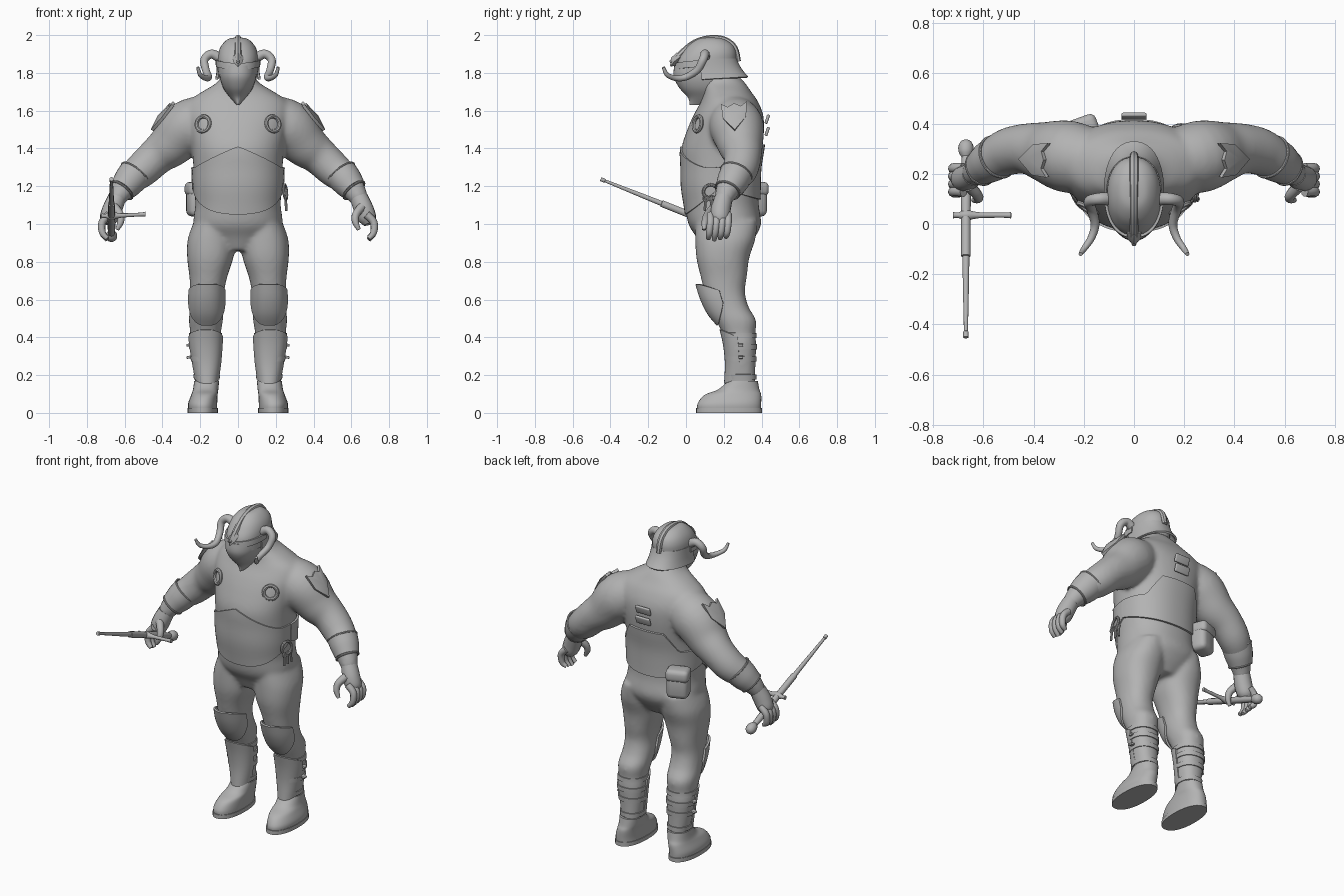
import bpy, bmesh
from math import sin, cos, pi, radians, copysign
from mathutils import Vector, Euler

if "Cube" in bpy.data.objects:
    bpy.data.objects.remove(bpy.data.objects["Cube"])

grey = bpy.data.materials.new("plain_grey")
grey.use_nodes = True
tone = (0.45, 0.45, 0.45, 1)
grey.diffuse_color = tone
grey.node_tree.nodes["Principled BSDF"].inputs["Base Color"].default_value = tone


def finish(name, bm, mirror=False):
    """Turn a bmesh into a smooth shaded object, mirrored over x on request."""
    bmesh.ops.recalc_face_normals(bm, faces=bm.faces)
    mesh = bpy.data.meshes.new(name)
    bm.to_mesh(mesh)
    bm.free()
    mesh.materials.append(grey)
    obj = bpy.data.objects.new(name, mesh)
    bpy.context.collection.objects.link(obj)
    bpy.ops.object.select_all(action='DESELECT')
    obj.select_set(True)
    bpy.context.view_layer.objects.active = obj
    bpy.ops.object.shade_smooth_by_angle(angle=radians(42))
    if mirror:
        obj.modifiers.new("mirror", 'MIRROR').use_mirror_merge = False
    return obj


def skin(name, loops, mirror=False, closed=True, solid=0):
    """Bridge a list of point loops; cap closed ones, thicken open ones."""
    bm = bmesh.new()
    rows = [[bm.verts.new(p) for p in loop] for loop in loops]
    n = len(rows[0])
    for a, b in zip(rows, rows[1:]):
        for i in range(n if closed else n - 1):
            j = (i + 1) % n
            bm.faces.new((a[i], a[j], b[j], b[i]))
    if closed:
        bm.faces.new(rows[0])
        bm.faces.new(rows[-1])
    if solid:
        bmesh.ops.recalc_face_normals(bm, faces=bm.faces)
        bmesh.ops.solidify(bm, geom=bm.faces[:], thickness=solid)
    return finish(name, bm, mirror)


def smooth(pts, steps=5):
    """Catmull-Rom resampling of tuples of any length."""
    out = []
    for i in range(len(pts) - 1):
        quad = [pts[max(i - 1, 0)], pts[i], pts[i + 1], pts[min(i + 2, len(pts) - 1)]]
        for k in range(steps):
            t = k / steps
            out.append(tuple(b + t * (c - a) / 2 + t * t * (a - 2.5 * b + 2 * c - d / 2)
                             + t ** 3 * (1.5 * (b - c) + (d - a) / 2)
                             for a, b, c, d in zip(*quad)))
    return out + [tuple(pts[-1])]


def on_ring(ring, a, off=0.0):
    """Point on a rounded ring (cx, cy, z, rx, ry); angle 0 faces front."""
    cx, cy, z, rx, ry = ring
    s, c = sin(a), cos(a)
    return (cx + (rx + off) * copysign(abs(s) ** 0.9, s),
            cy - (ry + off) * copysign(abs(c) ** 0.9, c), z)


def body(name, rings, mirror=False, n=40):
    return skin(name, [[on_ring(r, 2 * pi * i / n) for i in range(n)] for r in smooth(rings)], mirror)


def ring_at(rings, z):
    dense = sorted(smooth(rings), key=lambda r: r[2])
    for a, b in zip(dense, dense[1:]):
        if a[2] <= z <= b[2]:
            t = (z - a[2]) / max(b[2] - a[2], 1e-6)
            return tuple(p + t * (q - p) for p, q in zip(a, b))
    return dense[0] if z < dense[0][2] else dense[-1]


def plate(name, rings, half, low, high, off=0.012, centre=0.0, mirror=False, n=36, rows=10):
    """Armour following a body surface between two height rules of the angle."""
    loops = []
    for k in range(rows + 1):
        loop = []
        for i in range(n + 1):
            u = -1 + 2 * i / n
            z = low(u) + (high(u) - low(u)) * k / rows
            loop.append(on_ring(ring_at(rings, z), centre + u * half, off))
        loops.append(loop)
    return skin(name, loops, mirror, closed=False, solid=.012)


def tube(name, pts, mirror=False, n=16, steps=5):
    """Round sweep along (x, y, z, radius) points."""
    path = smooth(pts, steps)
    pos = [Vector(p[:3]) for p in path]
    side, loops = None, []
    for i, p in enumerate(pos):
        t = (pos[min(i + 1, len(pos) - 1)] - pos[max(i - 1, 0)]).normalized()
        if side is None:
            side = Vector((1, 0, 0)) if abs(t.x) < 0.8 else Vector((0, 1, 0))
        side = (side - t * side.dot(t)).normalized()
        up = t.cross(side)
        loops.append([p + path[i][3] * (side * cos(2 * pi * k / n) + up * sin(2 * pi * k / n))
                      for k in range(n)])
    return skin(name, loops, mirror)


def box(name, centre, size, rot=(0, 0, 0), bevel=0.01, mirror=False):
    bm = bmesh.new()
    bmesh.ops.create_cube(bm, size=1)
    bmesh.ops.scale(bm, vec=size, verts=bm.verts)
    bmesh.ops.bevel(bm, geom=bm.edges[:], offset=bevel, segments=3, profile=.5, affect='EDGES')
    bmesh.ops.rotate(bm, matrix=Euler(rot).to_matrix(), verts=bm.verts)
    bmesh.ops.translate(bm, vec=centre, verts=bm.verts)
    return finish(name, bm, mirror)


def hoop(name, centre, normal, big, small, mirror=False):
    q = Vector(normal).to_track_quat('Z', 'Y')
    loops = []
    for i in range(29):
        a = 2 * pi * i / 28
        d = Vector((cos(a), sin(a), 0))
        loops.append([Vector(centre) + q @ (d * (big + small * cos(b)) + Vector((0, 0, small * sin(b))))
                      for b in (2 * pi * k / 8 for k in range(8))])
    return skin(name, loops, mirror)


# Torso, arms and legs fused into one soft body
TORSO = [(0, .2, .86, .10, .11), (0, .21, .93, .19, .155), (0, .205, 1.0, .235, .192),
         (0, .19, 1.1, .226, .195), (0, .182, 1.2, .232, .202), (0, .183, 1.3, .236, .205),
         (0, .19, 1.4, .245, .214), (0, .21, 1.5, .265, .203), (0, .225, 1.58, .28, .183),
         (0, .23, 1.65, .26, .15), (0, .22, 1.7, .19, .125), (0, .2, 1.75, .11, .11), (0, .17, 1.8, .08, .09)]
LEG = [(.125, .215, 1.02, .105, .165), (.14, .208, .92, .126, .159), (.147, .195, .82, .122, .14),
       (.157, .2, .72, .1, .122), (.163, .205, .64, .09, .107), (.165, .23, .56, .09, .102),
       (.17, .265, .49, .09, .106), (.172, .28, .42, .081, .087), (.172, .29, .36, .083, .082),
       (.168, .29, .26, .074, .078), (.165, .295, .16, .061, .073), (.168, .3, .1, .06, .07)]
figure = body("body", TORSO, True, n=56)
limbs = [body("leg", LEG),
         tube("arm", [(.12, .24, 1.57, .12), (.26, .268, 1.515, .144), (.355, .288, 1.42, .121),
                      (.43, .3, 1.36, .101), (.505, .287, 1.29, .094), (.57, .25, 1.235, .08),
                      (.62, .215, 1.17, .06), (.65, .195, 1.12, .045)], n=28)]
for part in limbs + [figure]:
    part.select_set(True)
bpy.context.view_layer.objects.active = figure
bpy.ops.object.join()
fuse = figure.modifiers.new("fuse", 'REMESH')
fuse.mode, fuse.voxel_size, fuse.use_smooth_shade = 'VOXEL', .012, True
soften = figure.modifiers.new("soften", 'SMOOTH')
soften.factor, soften.iterations = .5, 8

# Body plates
plate("belly_plate", TORSO, pi / 2, lambda u: 1.05 + .14 * u * u,
      lambda u: 1.30 + .11 * max(0, 1 - abs(u) * 1.3) ** 1.3, off=.008)
plate("back_plate", TORSO, pi / 2, lambda u: 1.13 + .06 * u * u,
      lambda u: 1.42 - .12 * min(1, max(0, abs(u) - .28) * 4), off=.012, centre=pi)
for i in range(2):
    box(f"spine_flap_{i}", (0, .43, 1.49 + .065 * i), (.1, .016, .05), (radians(-18), 0, 0), .006)
hoop("chest_ring", (.185, .062, 1.53), (.5, -.85, .15), .04, .011, True)

# Bracers and gloves
tube("bracer", [(.548, .265, 1.262, .088), (.58, .245, 1.222, .083), (.612, .222, 1.182, .07)], True, 28)
for i, (x, y, z, r) in enumerate([(.545, .267, 1.266, .089), (.614, .22, 1.179, .07)]):
    hoop(f"bracer_rim_{i}", (x, y, z), (.58, -.35, -.72), r - .003, .006, True)
tube("palm", [(.64, .2, 1.14, .048), (.665, .185, 1.08, .052), (.685, .18, 1.03, .048), (.695, .175, 1.0, .03)], True)
for i in range(4):
    y = .13 + .031 * i
    tube(f"finger_{i}", [(.68, y, 1.05, .021), (.718, y, 1.01, .02), (.718, y - .006, .955, .018),
                         (.692, y - .012, .915 + .008 * abs(i - 1), .012)], True, 10)
tube("thumb", [(.655, .15, 1.09, .024), (.624, .115, 1.05, .021), (.622, .1, 1.01, .018), (.64, .095, .97, .01)],
     True, 10)

# Shoulder shields
bm = bmesh.new()
shield = [(.185, 1.635), (.22, 1.62), (.255, 1.64), (.29, 1.625), (.322, 1.65),
          (.318, 1.57), (.258, 1.5), (.195, 1.56)]
rim = [bm.verts.new((.462 - .72 * (z - 1.5) - 2.5 * (y - .26) ** 2, y, z)) for y, z in shield]
hub = bm.verts.new((.424, .258, 1.575))
for a, b in zip(rim, rim[1:] + rim[:1]):
    bm.faces.new((a, b, hub))
bmesh.ops.recalc_face_normals(bm, faces=bm.faces)
bmesh.ops.solidify(bm, geom=bm.faces[:], thickness=.016)
finish("shoulder_shield", bm, True)

# Knee and shin armour, straps, boots
KNEE = [(.165, .25, .46, .075, .085), (.165, .24, .52, .095, .125),
        (.165, .21, .6, .1, .135), (.163, .19, .68, .097, .14)]
plate("knee_guard", KNEE, 1.45, lambda u: .462 + .12 * abs(u) ** 3, lambda u: .685 - .035 * u * u,
      off=0, mirror=True, n=24)
SHIN = [(.164, .29, .15, .055, .085), (.166, .29, .26, .073, .08), (.17, .285, .36, .085, .085),
        (.171, .28, .44, .09, .098)]
plate("shin_guard", SHIN, 1.5, lambda u: .155 + .03 * u * u, lambda u: .44 - .04 * u * u,
      off=.004, mirror=True, n=24)
for i, z in enumerate((.19, .285, .35, .41)):
    plate(f"leg_strap_{i}", LEG, pi, lambda u: z - .014, lambda u: z + .014, off=.005, mirror=True, rows=2)
for i, z in enumerate((.295, .36)):
    box(f"strap_tab_{i}", (.258, .29, z), (.03, .025, .014), (0, radians(10), 0), .004, True)
body("boot", [(.166, .3, .17, .066, .08), (.171, .28, .125, .067, .108), (.178, .248, .095, .07, .15),
              (.187, .23, .05, .077, .168), (.187, .228, .015, .076, .168)], True)
body("boot_sole", [(.187, .228, .025, .08, .174), (.187, .228, .0, .08, .174)], True)

# Helmet, face guard, crest and horns
HELM = [(0, .11, 1.79, .106, .16), (0, .112, 1.86, .108, .155), (0, .125, 1.91, .103, .14),
        (0, .132, 1.95, .084, .113), (0, .132, 1.98, .05, .065), (0, .13, 1.988, .005, .005)]
body("helmet", HELM)
body("face_guard", [(0, .1, 1.84, .098, .162), (0, .09, 1.78, .097, .155), (0, .1, 1.72, .078, .135),
                    (0, .115, 1.67, .043, .105), (0, .115, 1.63, .008, .095)])
plate("brow_band", HELM, 1.6, lambda u: 1.815 + .02 * abs(u), lambda u: 1.85 + .02 * abs(u), off=.01, rows=2)
NECK = [(0, .13, 1.76, .118, .215), (0, .12, 1.8, .111, .187), (0, .115, 1.84, .108, .165), (0, .113, 1.88, .107, .15)]
plate("neck_guard", NECK, 1.75, lambda u: 1.78 - .015 * u * u, lambda u: 1.875, off=.004, centre=pi)
tube("crest", [(0, .275, 1.86, .016), (0, .255, 1.93, .019), (0, .205, 1.972, .019), (0, .13, 1.982, .018),
               (0, .05, 1.96, .018), (0, -.01, 1.915, .018), (0, -.05, 1.875, .017), (0, -.085, 1.855, .008)], n=8)
tube("crest_point", [(0, -.03, 1.885, .03), (0, -.062, 1.86, .026), (0, -.082, 1.835, .003)], n=4, steps=1)
tube("horn", [(.09, .1, 1.875, .027), (.14, .1, 1.9, .024), (.178, .09, 1.87, .022), (.17, .06, 1.815, .02),
              (.155, 0, 1.778, .018), (.17, -.055, 1.772, .015), (.2, -.1, 1.79, .012), (.213, -.12, 1.83, .008)], True)

# Belt pouch and key ring
box("pouch", (-.205, .368, 1.12), (.13, .1, .16), (0, 0, radians(20)), .03)
box("pouch_flap", (-.207, .372, 1.185), (.138, .106, .075), (0, 0, radians(20)), .025)
hoop("key_ring", (.25, .13, 1.17), (1, -.2, .1), .038, .008)
for i in range(3):
    y = .105 + .03 * i
    tube(f"key_{i}", [(.252, y, 1.14, .007), (.256, y + .006 * (i - 1), 1.07, .007)], n=8, steps=1)
    hoop(f"key_bow_{i}", (.254, y, 1.135), (1, 0, 0), .014, .004)


# Sword held in the right hand
def blade_point(y, r):
    return (-.67, y, 1.057 - .4 * y, r)


tube("blade", [blade_point(y, r) for y, r in ((-.452, .011), (-.43, .011), (-.428, .008), (-.25, .012),
                                             (-.13, .014), (-.128, .019), (.03, .019))], n=10, steps=1)
tube("grip", [blade_point(y, r) for y, r in ((.03, .018), (.1, .02), (.2, .02), (.28, .016))], n=12)
tube("pommel", [blade_point(y, r) for y, r in ((.265, .015), (.285, .028), (.31, .03), (.328, .02), (.335, .004))])
tube("crossguard", [(-.722, .035, 1.043, .013), (-.7, .035, 1.043, .011), (-.67, .035, 1.043, .022),
                    (-.62, .035, 1.045, .012), (-.52, .035, 1.05, .01), (-.49, .035, 1.052, .013)], n=12, steps=3)
